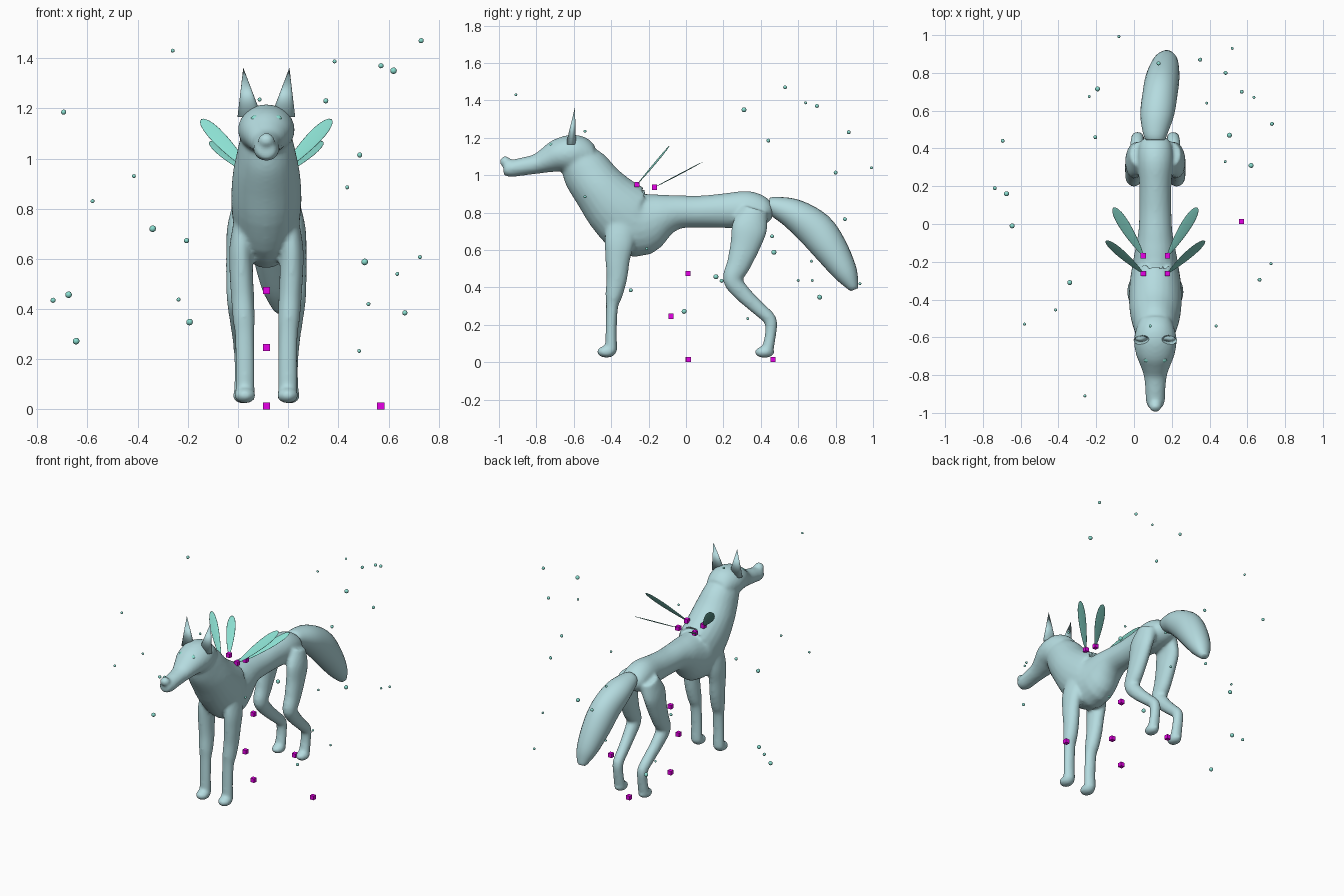
import bpy, bmesh, math
from mathutils import Vector, Matrix

cube = bpy.data.objects.get("Cube")
if cube:
    bpy.data.objects.remove(cube, do_unlink=True)

CENTRE = 0.113  # the animal's mirror plane in x


def material(name, color):
    mat = bpy.data.materials.new(name)
    mat.use_nodes = True
    mat.diffuse_color = (*color, 1)
    mat.node_tree.nodes["Principled BSDF"].inputs["Base Color"].default_value = (*color, 1)
    return mat


FUR = material("pale blue fur", (0.46, 0.71, 0.74))
TEAL = material("teal glow", (0.26, 0.74, 0.64))
PINK = material("magenta", (0.8, 0.0, 0.8))


def finish(name, bm, mat, smooth=True, x=0.0):
    """Turn a bmesh into a named object."""
    bmesh.ops.recalc_face_normals(bm, faces=bm.faces[:])
    mesh = bpy.data.meshes.new(name)
    for face in bm.faces:
        face.smooth = smooth
    bm.to_mesh(mesh)
    bm.free()
    mesh.materials.append(mat)
    obj = bpy.data.objects.new(name, mesh)
    obj.location.x = x
    bpy.context.collection.objects.link(obj)
    return obj


def spline(points, steps=4):
    """Catmull-Rom interpolation through rows of numbers."""
    rows = [Vector(p) for p in points]
    rows = [rows[0]] + rows + [rows[-1]]
    out = []
    for a, b, c, d in zip(rows, rows[1:], rows[2:], rows[3:]):
        for i in range(steps):
            t = i / steps
            out.append(b + (c - a) * (t / 2)
                       + (a * 2 - b * 5 + c * 4 - d) * (t * t / 2)
                       + (b * 3 - a - c * 3 + d) * (t ** 3 / 2))
    return out + [rows[-1]]


def tube(bm, sections, side=1, sides=24):
    """Loft ellipses along rows of x, y, z, half width, half depth."""
    rows = spline(sections)
    path = [Vector((r[0] * side, r[1], r[2])) for r in rows]
    rings = []
    for i, (p, r) in enumerate(zip(path, rows)):
        tangent = path[min(i + 1, len(path) - 1)] - path[max(i - 1, 0)]
        depth = Vector((1, 0, 0)).cross(tangent).normalized()
        ring = []
        for k in range(sides):
            a = math.tau * k / sides
            ring.append(bm.verts.new(p + Vector((r[3] * math.cos(a), 0, 0))
                                     + depth * (r[4] * math.sin(a))))
        rings.append(ring)
    for lo, hi in zip(rings, rings[1:]):
        for k in range(sides):
            j = (k + 1) % sides
            bm.faces.new((lo[k], lo[j], hi[j], hi[k]))
    bm.faces.new(rings[0][::-1])
    bm.faces.new(rings[-1])


def ellipsoid(bm, centre, radii, tilt=None):
    m = Matrix.Translation(centre) @ (tilt or Matrix()) @ Matrix.Diagonal((*radii, 1))
    return bmesh.ops.create_uvsphere(bm, u_segments=20, v_segments=12, radius=1, matrix=m)


# Body: overlapping lofts fused into one smooth skin
bm = bmesh.new()
torso_and_neck = [
    (0, .46, .81, .055, .04), (0, .42, .81, .085, .075), (0, .33, .815, .095, .1),
    (0, .2, .81, .085, .092), (0, .07, .805, .085, .085), (0, -.04, .803, .09, .09),
    (0, -.125, .785, .105, .118), (0, -.255, .745, .128, .185),
    (0, -.365, .82, .14, .172), (0, -.465, .93, .135, .144),
    (0, -.54, 1.03, .115, .13), (0, -.59, 1.09, .1, .1)]
head = [
    (0, -.5, 1.1, .08, .06), (0, -.55, 1.11, .1, .092), (0, -.61, 1.115, .113, .101),
    (0, -.68, 1.105, .105, .09), (0, -.74, 1.082, .083, .07),
    (0, -.8, 1.06, .062, .053), (0, -.88, 1.045, .053, .048),
    (0, -.94, 1.035, .05, .045), (0, -.975, 1.035, .036, .034)]
tube(bm, torso_and_neck)
tube(bm, head)
ellipsoid(bm, (0, -.966, 1.072), (.034, .03, .03))

front_leg = [
    (.08, -.34, .78, .045, .08), (.1, -.355, .65, .047, .08),
    (.1, -.365, .55, .047, .066), (.095, -.37, .45, .046, .056),
    (.09, -.385, .36, .044, .046), (.087, -.395, .3, .039, .033),
    (.085, -.4, .18, .038, .03), (.085, -.4, .06, .039, .032)]
hind_leg = [
    (.075, .37, .82, .06, .07), (.105, .34, .72, .052, .095),
    (.11, .315, .62, .05, .08), (.113, .28, .52, .047, .064),
    (.113, .25, .44, .045, .052), (.108, .31, .36, .039, .044),
    (.1, .39, .285, .036, .038), (.095, .45, .225, .035, .035),
    (.093, .452, .15, .034, .03), (.093, .435, .06, .038, .032)]
for side in (-1, 1):
    tube(bm, front_leg, side)
    tube(bm, hind_leg, side)
    ellipsoid(bm, (.085 * side, -.425, .056), (.043, .052, .032))
    ellipsoid(bm, (.093 * side, .42, .054), (.041, .053, .031))
body = finish("body", bm, FUR, x=CENTRE)
skin = body.modifiers.new("fuse", 'REMESH')
skin.mode = 'VOXEL'
skin.voxel_size = 0.01
skin.use_smooth_shade = True
relax = body.modifiers.new("relax", 'SMOOTH')
relax.factor = 0.5
relax.iterations = 7

# Tail: a separate plume that drifts to one side
bm = bmesh.new()
tube(bm, [
    (0, .445, .835, .05, .042), (0, .48, .83, .065, .056), (.01, .58, .79, .09, .083),
    (.025, .69, .71, .093, .1), (.037, .77, .61, .09, .092),
    (.052, .85, .485, .07, .066), (.06, .89, .41, .04, .034),
    (.06, .9, .388, .022, .02)])
finish("tail", bm, FUR, x=CENTRE)

# Ears and eyes
for side, word in ((-1, "right"), (1, "left")):
    bm = bmesh.new()
    base = [bm.verts.new((side * .066 + .049 * math.cos(math.tau * k / 20),
                          -.615 + .027 * math.sin(math.tau * k / 20), 1.165))
            for k in range(20)]
    tip = bm.verts.new((side * .092, -.594, 1.362))
    for a, b in zip(base, base[1:] + base[:1]):
        bm.faces.new((a, b, tip))
    bm.faces.new(base[::-1])
    finish(word + "_ear", bm, FUR, x=CENTRE)

    bm = bmesh.new()
    tilt = Matrix.Rotation(side * -.4, 4, 'Y') @ Matrix.Rotation(-.6, 4, 'X')
    ellipsoid(bm, (side * .037, -.72, 1.155), (.025, .014, .017), tilt)
    finish(word + "_eye", bm, TEAL, x=CENTRE)

# Wings: thin leaves, each with a small block at its root
roots = []
for pair, root, tip in (("front", (.064, -.262, .95), (.26, -.087, 1.157)),
                        ("rear", (.064, -.168, .935), (.222, .088, 1.07))):
    for side, word in ((-1, "right"), (1, "left")):
        start = Vector((root[0] * side, *root[1:]))
        along = Vector((tip[0] * side, *tip[1:])) - start
        length = along.length
        along.normalize()
        across = Vector((1, 0, 0))
        if pair == "front":
            across.y = .15 * side
        across = (across - along * across.dot(along)).normalized()
        normal = across.cross(along)
        bm = bmesh.new()
        ellipsoid(bm, (0, 0, .5), (.03, .003, .5))
        for v in bm.verts:
            h = v.co.z
            width = v.co.x * (.55 + .75 * h)
            v.co = start + across * width + normal * v.co.y + along * (h * length)
        finish(f"{pair}_{word}_wing", bm, TEAL, x=CENTRE)
        roots.append((start.x + CENTRE, start.y, start.z))

# Small marker blocks
blocks = roots + [(CENTRE, .01, .474), (CENTRE, -.08, .246), (CENTRE, .01, .014),
                  (CENTRE, .465, .014), (.569, .013, .014)]
bm = bmesh.new()
for spot in blocks:
    bmesh.ops.create_cube(bm, size=.028, matrix=Matrix.Translation(spot))
finish("marker_blocks", bm, PINK, smooth=False)

# Floating motes, grouped by radius
large = [(.62, .31, 1.35), (-.675, .16, .457), (-.645, -.01, .272), (-.193, .715, .348),
         (-.34, -.31, .72), (.505, .47, .588)]
medium = [(.73, .53, 1.47), (.57, .7, 1.37), (.35, .87, 1.23), (-.695, .44, 1.185),
          (-.205, .46, .673), (.485, .8, 1.014), (.665, -.295, .385), (-.737, .19, .435),
          (.13, .85, .765)]
small = [(-.26, -.91, 1.43), (.385, .64, 1.387), (-.415, -.455, .93), (-.58, -.53, .83),
         (.435, -.54, .885), (.725, -.21, .607), (.635, .67, .54), (.52, .93, .42),
         (.483, .33, .233), (-.237, .675, .438), (.086, -.54, 1.235), (-.08, .992, 1.04),
         (.2, .6, .438)]
bm = bmesh.new()
for radius, spots in ((.0135, large), (.0105, medium), (.008, small)):
    for spot in spots:
        bmesh.ops.create_icosphere(bm, subdivisions=2, radius=radius,
                                   matrix=Matrix.Translation(spot))
finish("floating_motes", bm, TEAL)
